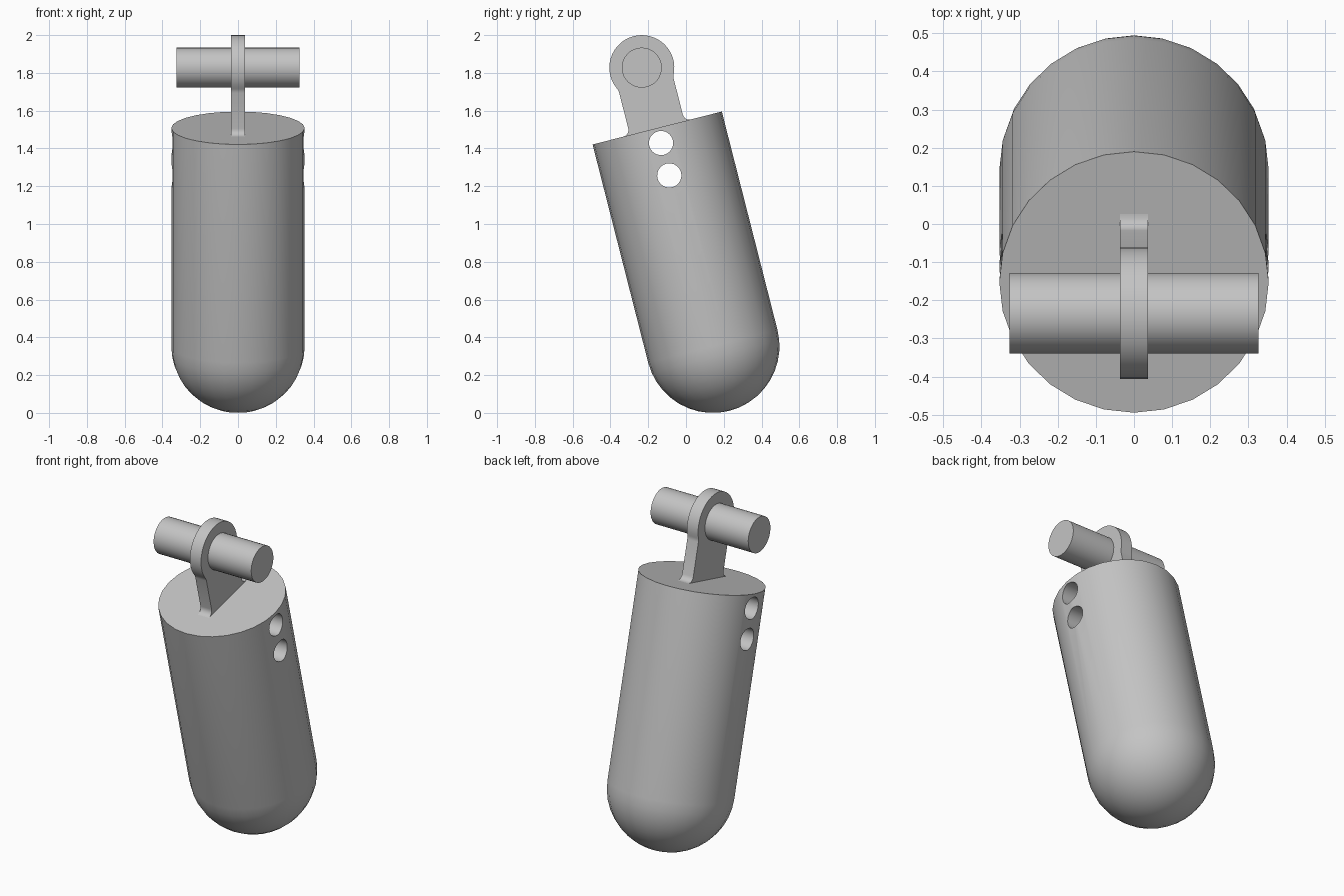
import bpy, bmesh
from math import sin, cos, pi, radians, sqrt, atan2
from mathutils import Matrix, Vector

cube = bpy.data.objects.get("Cube")
if cube:
    bpy.data.objects.remove(cube)

R, TOP = 0.353, 1.192            # body radius, flat top height above dome centre
RING_Z, RING_R = 1.522, 0.172    # eye of the lug
NECK, HALF_T = 0.149, 0.037      # lug half width and half thickness
PIN_R, PIN_HALF = 0.106, 0.326
HOLE_R = 0.064
TILT = Matrix.Translation((0, 0.142, R)) @ Matrix.Rotation(radians(14.3), 4, 'X')

metal = bpy.data.materials.new("grey metal")
metal.use_nodes = True
GREY = (0.55, 0.55, 0.55, 1)
metal.diffuse_color = GREY
metal.node_tree.nodes["Principled BSDF"].inputs["Base Color"].default_value = GREY


def make(name, bm):
    bmesh.ops.recalc_face_normals(bm, faces=bm.faces)
    mesh = bpy.data.meshes.new(name)
    bm.to_mesh(mesh)
    bm.free()
    mesh.materials.append(metal)
    ob = bpy.data.objects.new(name, mesh)
    bpy.context.collection.objects.link(ob)
    ob.matrix_world = TILT
    return ob


def select(ob):
    bpy.ops.object.select_all(action='DESELECT')
    ob.select_set(True)
    bpy.context.view_layer.objects.active = ob


def smooth(ob):
    select(ob)
    bpy.ops.object.shade_smooth_by_angle(angle=radians(30))


def cross_cylinder(name, radius, half, z, sides):
    bm = bmesh.new()
    bmesh.ops.create_cone(bm, cap_ends=True, segments=sides, radius1=radius,
                          radius2=radius, depth=2 * half,
                          matrix=Matrix.Translation((0, 0, z)) @ Matrix.Rotation(pi / 2, 4, 'Y'))
    return make(name, bm)


def arc(cy, cz, r, a0, a1, n):
    return [(cy + r * cos(a0 + (a1 - a0) * i / n), cz + r * sin(a0 + (a1 - a0) * i / n))
            for i in range(n + 1)]


# Body: round-bottomed cylinder spun about its axis
bm = bmesh.new()
profile = arc(0, 0, R, -pi / 2, 0, 10) + [(R, TOP), (0, TOP)]
verts = [bm.verts.new((0, y, z)) for y, z in profile]
edges = [bm.edges.new(pair) for pair in zip(verts, verts[1:])]
bmesh.ops.spin(bm, geom=verts + edges, cent=(0, 0, 0), axis=(0, 0, 1),
               angle=2 * pi, steps=28, use_duplicate=False)
bmesh.ops.remove_doubles(bm, verts=bm.verts, dist=0.0005)
body = make("body", bm)

# Two cross holes drilled through the body
for i, z in enumerate((1.11, 0.933)):
    cutter = cross_cylinder("hole_cutter_%d" % i, HOLE_R, 0.6, z, 32)
    cutter.hide_render = True
    mod = body.modifiers.new("hole", 'BOOLEAN')
    mod.operation, mod.solver, mod.object = 'DIFFERENCE', 'EXACT', cutter
    select(body)
    bpy.ops.object.modifier_apply(modifier=mod.name)
    bpy.data.objects.remove(cutter)
smooth(body)

# Lug: half outline with fillets at the foot and under the eye, then mirrored
foot, fil = 0.035, 0.06
drop = sqrt((RING_R + fil) ** 2 - (NECK + fil) ** 2)
meet = atan2(-drop, NECK + fil)
half = [(NECK + foot, TOP - 0.005)]
half += arc(NECK + foot, TOP + foot, foot, 1.5 * pi, pi, 5)
half += arc(NECK + fil, RING_Z - drop, fil, pi, pi + meet, 4)
half += arc(0, RING_Z, RING_R, meet, pi / 2, 16)[1:]
outline = half + [(-y, z) for y, z in reversed(half[:-1])]
bm = bmesh.new()
face = bm.faces.new([bm.verts.new((-HALF_T, y, z)) for y, z in outline])
out = bmesh.ops.extrude_face_region(bm, geom=[face])
bmesh.ops.translate(bm, vec=Vector((2 * HALF_T, 0, 0)),
                    verts=[v for v in out["geom"] if isinstance(v, bmesh.types.BMVert)])
smooth(make("lug", bm))

# Pin through the eye
smooth(cross_cylinder("pin", PIN_R, PIN_HALF, RING_Z, 32))
